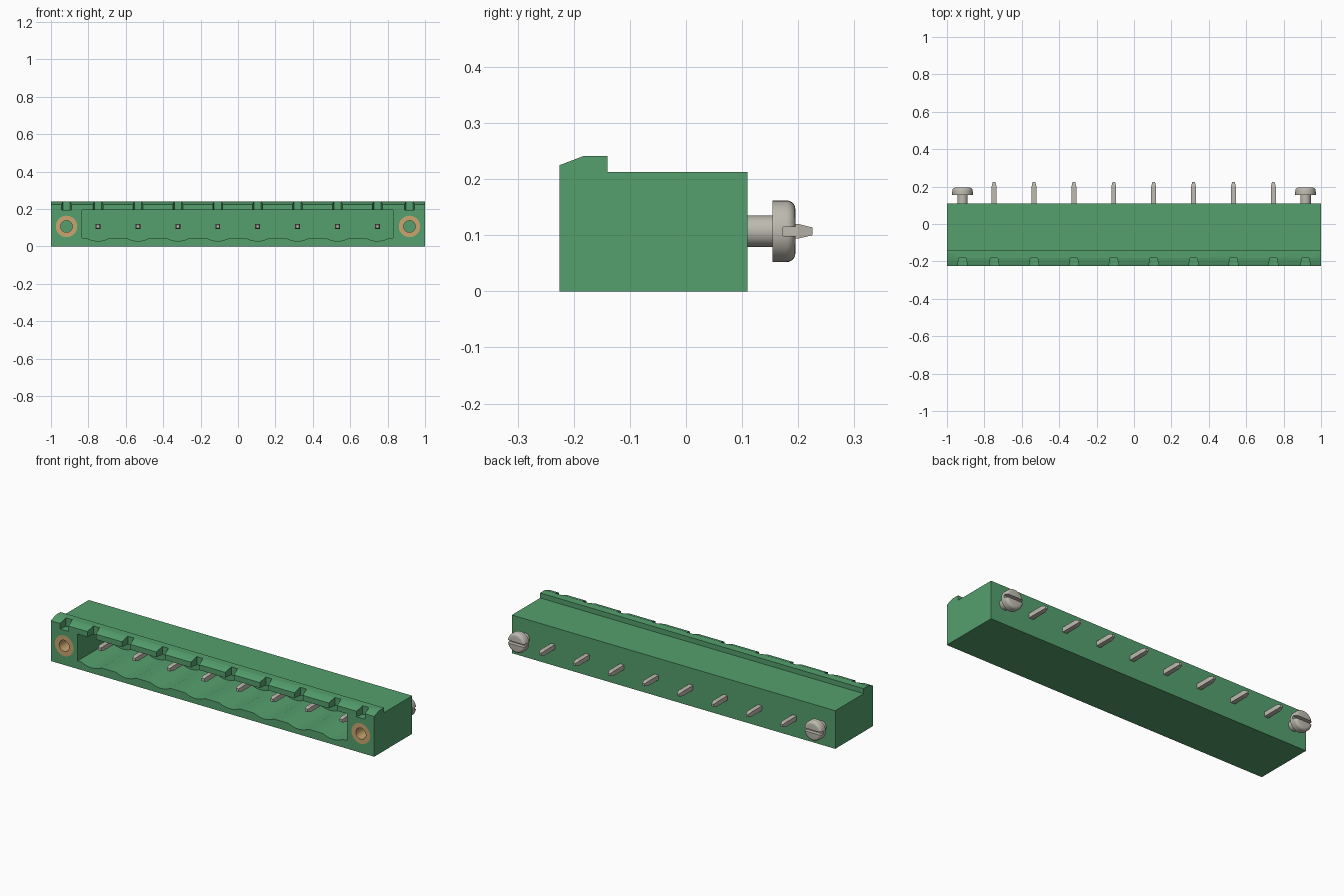
import bpy, bmesh, math
from mathutils import Vector

cube = bpy.data.objects.get("Cube")
if cube:
    bpy.data.objects.remove(cube, do_unlink=True)


def material(name, rgb):
    m = bpy.data.materials.new(name)
    m.use_nodes = True
    m.diffuse_color = (*rgb, 1)
    m.node_tree.nodes["Principled BSDF"].inputs["Base Color"].default_value = (*rgb, 1)
    return m


GREEN = material("green plastic", (0.09, 0.35, 0.155))
STEEL = material("grey metal", (0.51, 0.49, 0.43))
BRASS = material("brass", (0.58, 0.38, 0.16))


def finish(bm, name, mat):
    bmesh.ops.recalc_face_normals(bm, faces=bm.faces)
    mesh = bpy.data.meshes.new(name)
    bm.to_mesh(mesh)
    bm.free()
    mesh.materials.append(mat)
    obj = bpy.data.objects.new(name, mesh)
    bpy.context.collection.objects.link(obj)
    return obj


def prism(bm, outline, offset):
    """Extrude a closed 3D outline along an offset."""
    face = bm.faces.new([bm.verts.new(p) for p in outline])
    new = bmesh.ops.extrude_face_region(bm, geom=[face])["geom"]
    moved = [v for v in new if isinstance(v, bmesh.types.BMVert)]
    bmesh.ops.translate(bm, verts=moved, vec=Vector(offset))


def lathe(bm, profile, x, z, closed=False, steps=32):
    """Turn a (radius, y) profile round an axis parallel to y."""
    rings = []
    for r, y in profile:
        rings.append([bm.verts.new((x + r * math.cos(2 * math.pi * i / steps), y,
                                    z + r * math.sin(2 * math.pi * i / steps)))
                      for i in range(steps)])
    pairs = list(zip(rings, rings[1:]))
    if closed:
        pairs.append((rings[-1], rings[0]))
    else:
        bm.faces.new(rings[0])
        bm.faces.new(rings[-1])
    for a, b in pairs:
        for i in range(steps):
            j = (i + 1) % steps
            bm.faces.new((a[i], a[j], b[j], b[i]))


def active(obj):
    bpy.ops.object.select_all(action="DESELECT")
    obj.select_set(True)
    bpy.context.view_layer.objects.active = obj


def cut(obj, cutter):
    cutter.hide_render = True
    mod = obj.modifiers.new("cut", "BOOLEAN")
    mod.operation = "DIFFERENCE"
    mod.solver = "EXACT"
    mod.object = cutter
    active(obj)
    bpy.ops.object.modifier_apply(modifier=mod.name)
    bpy.data.objects.remove(cutter, do_unlink=True)


def smooth(obj):
    active(obj)
    bpy.ops.object.shade_smooth_by_angle(angle=math.radians(35))


FRONT, BACK, AXIS_Z = -0.225, 0.11, 0.107
PIN_X = [-0.0015 + 0.2133 * (i - 3.5) for i in range(8)]
SCREW_X = (-0.917, 0.917)

# Housing with a raised, sloping front lip
bm = bmesh.new()
side = [(FRONT, 0), (BACK, 0), (BACK, 0.213), (-0.14, 0.213),
        (-0.14, 0.241), (-0.183, 0.241), (FRONT, 0.225)]
prism(bm, [(-1, y, z) for y, z in side], (2, 0, 0))
housing = finish(bm, "housing", GREEN)

# Long socket with a scalloped floor under each pin
bm = bmesh.new()
mouth = [(0.83, 0.195), (-0.834, 0.195), (-0.834, 0.045)]
for x in PIN_X:
    for i in range(9):
        t = i / 4 - 1
        mouth.append((x + 0.062 * t, 0.045 - 0.016 * (1 - t * t)))
mouth.append((0.83, 0.045))
prism(bm, [(x, FRONT - 0.05, z) for x, z in mouth], (0, 0.325, 0))
cut(housing, finish(bm, "socket_cutter", GREEN))

# Tapered notches along the lip
bm = bmesh.new()
for x in [*PIN_X, *SCREW_X]:
    prism(bm, [(x - 0.028, FRONT - 0.01, 0.194), (x + 0.028, FRONT - 0.01, 0.194),
               (x + 0.019, -0.181, 0.194), (x - 0.019, -0.181, 0.194)], (0, 0, 0.1))
cut(housing, finish(bm, "notch_cutter", GREEN))

# Bores for the threaded inserts
bm = bmesh.new()
for x in SCREW_X:
    lathe(bm, [(0.0575, FRONT - 0.05), (0.0575, 0)], x, AXIS_Z)
cut(housing, finish(bm, "bore_cutter", GREEN))
smooth(housing)

for label, x in zip(("right", "left"), SCREW_X):
    # Threaded insert
    bm = bmesh.new()
    lathe(bm, [(0.031, FRONT), (0.058, FRONT), (0.058, 0), (0.031, 0)], x, AXIS_Z, closed=True)
    smooth(finish(bm, label + "_insert", BRASS))

    # Slotted screw at the back
    bm = bmesh.new()
    head = [(0.028, BACK - 0.03), (0.028, 0.154), (0.055, 0.154)]
    for i in range(6):
        a = math.pi / 2 * i / 5
        head.append((0.039 + 0.016 * math.cos(a), 0.179 + 0.016 * math.sin(a)))
    lathe(bm, head, x, AXIS_Z)
    screw = finish(bm, label + "_screw", STEEL)
    bm = bmesh.new()
    prism(bm, [(x - 0.1, 0.173, 0.099), (x - 0.1, 0.25, 0.099),
               (x - 0.1, 0.25, 0.115), (x - 0.1, 0.173, 0.115)], (0.2, 0, 0))
    cut(screw, finish(bm, "slot_cutter", STEEL))
    smooth(screw)

# Square contact pins with tapered ends
for number, x in enumerate(PIN_X, 1):
    bm = bmesh.new()
    loops = []
    for y, h in ((-0.155, 0.008), (-0.135, 0.013), (0.2, 0.013), (0.225, 0.007)):
        loops.append([bm.verts.new((x + sx * h, y, AXIS_Z + sz * h))
                      for sx, sz in ((-1, -1), (1, -1), (1, 1), (-1, 1))])
    bm.faces.new(loops[0])
    bm.faces.new(loops[-1])
    for a, b in zip(loops, loops[1:]):
        for i in range(4):
            j = (i + 1) % 4
            bm.faces.new((a[i], a[j], b[j], b[i]))
    finish(bm, f"contact_pin_{number}", STEEL)
